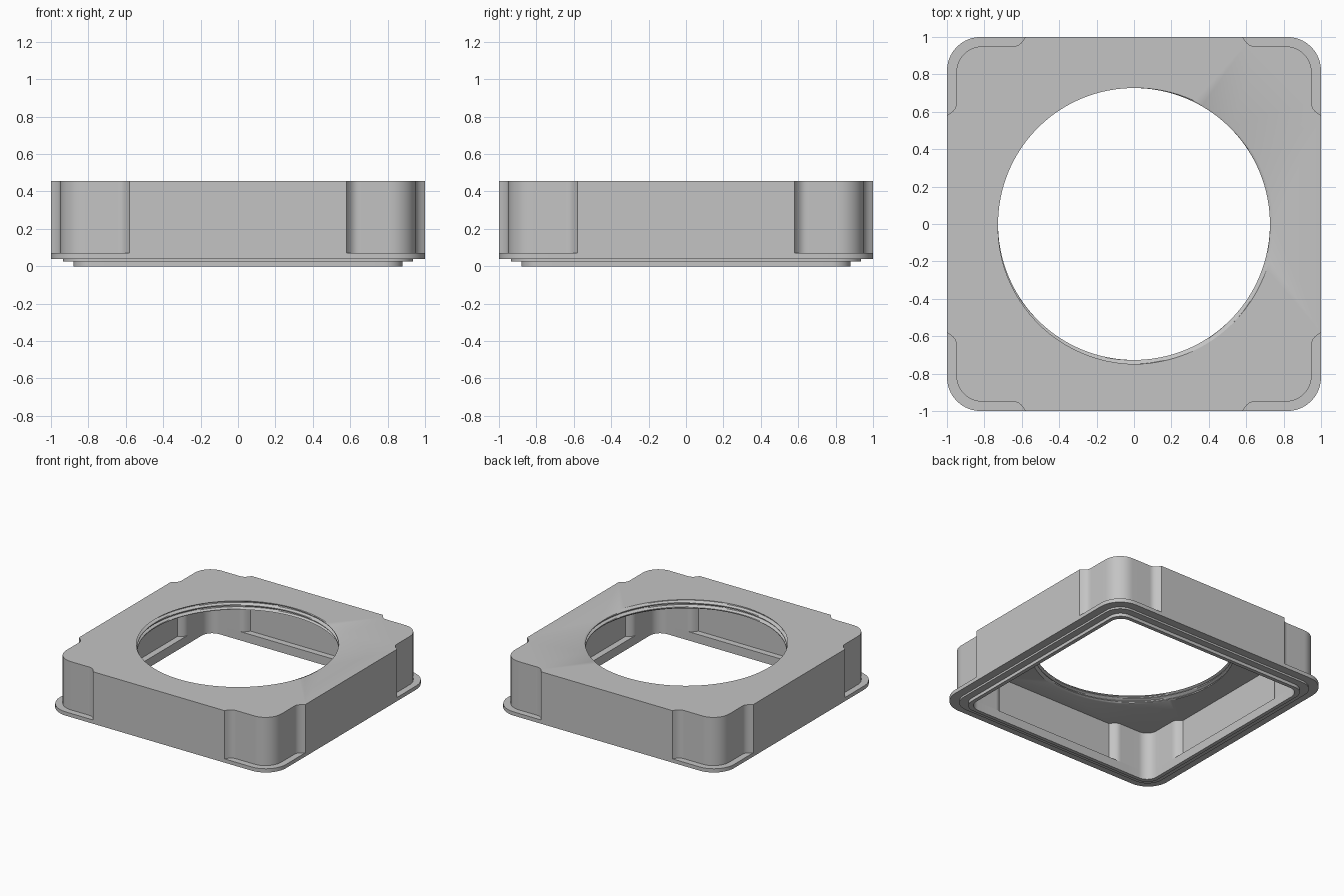
import bpy, bmesh, math

cube = bpy.data.objects.get("Cube")
if cube:
    bpy.data.objects.remove(cube)

TOP, CEILING, FLANGE = 0.455, 0.385, 0.07

grey = bpy.data.materials.new("light_grey")
grey.use_nodes = True
colour = (0.55, 0.55, 0.55, 1)
grey.diffuse_color = colour
bsdf = next(n for n in grey.node_tree.nodes if n.type == 'BSDF_PRINCIPLED')
bsdf.inputs["Base Color"].default_value = colour


def outline(half, radius, recess=0.0, start=0.58, run=0.07, steps=6, arc=10):
    """Rounded square whose corners are set back by a curved step."""
    side = [(half - recess * (1 - (1 - i / steps) ** 2.5), start + run * i / steps)
            for i in range(steps + 1)]
    c = half - recess - radius
    bend = [(c + radius * math.cos(i * math.pi / 2 / arc),
             c + radius * math.sin(i * math.pi / 2 / arc)) for i in range(arc + 1)]
    corner = side + bend + [(y, x) for x, y in reversed(side)]
    pts = []
    for _ in range(4):
        pts += corner
        corner = [(-y, x) for x, y in corner]
    return pts


def ring(bm, pts, z):
    return [bm.verts.new((x, y, z)) for x, y in pts]


def bridge(bm, a, b):
    n = len(a)
    for i in range(n):
        bm.faces.new((a[i], a[(i + 1) % n], b[(i + 1) % n], b[i]))


def annulus(bm, outer, inner):
    """Flat face between an outline and a round hole."""
    edges = []
    for loop in (outer, inner):
        for i, v in enumerate(loop):
            w = loop[(i + 1) % len(loop)]
            edges.append(bm.edges.get((v, w)) or bm.edges.new((v, w)))
    bmesh.ops.triangle_fill(bm, edges=edges, use_beauty=True)


def finish(bm, name):
    bmesh.ops.recalc_face_normals(bm, faces=bm.faces[:])
    mesh = bpy.data.meshes.new(name)
    bm.to_mesh(mesh)
    bm.free()
    obj = bpy.data.objects.new(name, mesh)
    obj.data.materials.append(grey)
    bpy.context.collection.objects.link(obj)
    bpy.ops.object.select_all(action='DESELECT')
    obj.select_set(True)
    bpy.context.view_layer.objects.active = obj
    bpy.ops.object.shade_smooth_by_angle(angle=math.radians(30))
    return obj


# Stepped base frame: flange, middle step and locating lip
bm = bmesh.new()
steps = [(0.85, 0.09, FLANGE), (1.0, 0.18, FLANGE), (1.0, 0.18, 0.04),
         (0.935, 0.13, 0.04), (0.935, 0.13, 0.025), (0.88, 0.1, 0.025),
         (0.88, 0.1, 0), (0.85, 0.09, 0)]
rings = [ring(bm, outline(h, r), z) for h, r, z in steps]
for i, a in enumerate(rings):
    bridge(bm, a, rings[(i + 1) % len(rings)])
finish(bm, "base_frame")

# Hollow housing with set-back corners and a threaded round opening
bm = bmesh.new()
outside = outline(1.0, 0.14, 0.05)
inside = outline(0.9, 0.09, 0.05, start=0.52)
outer_low, outer_top = ring(bm, outside, FLANGE), ring(bm, outside, TOP)
inner_low, inner_top = ring(bm, inside, FLANGE), ring(bm, inside, CEILING)
bridge(bm, outer_low, outer_top)
bridge(bm, inner_top, inner_low)
bridge(bm, inner_low, outer_low)

SEGMENTS, LAYERS, PITCH = 96, 16, 0.035
thread = []
for k in range(LAYERS + 1):
    z = CEILING + (TOP - CEILING) * k / LAYERS
    pts = []
    for i in range(SEGMENTS):
        a = 2 * math.pi * i / SEGMENTS
        phase = ((z - TOP) / PITCH - a / (2 * math.pi) + 0.375) % 1
        ridge = min(1, max(0, 1.5 - 4 * abs(phase - 0.0 if phase < 0.5 else 1 - phase)))
        r = 0.749 - 0.022 * ridge
        pts.append((r * math.cos(a), r * math.sin(a)))
    thread.append(ring(bm, pts, z))
for a, b in zip(thread, thread[1:]):
    bridge(bm, a, b)
annulus(bm, outer_top, thread[-1])
annulus(bm, inner_top, thread[0])
finish(bm, "housing")
